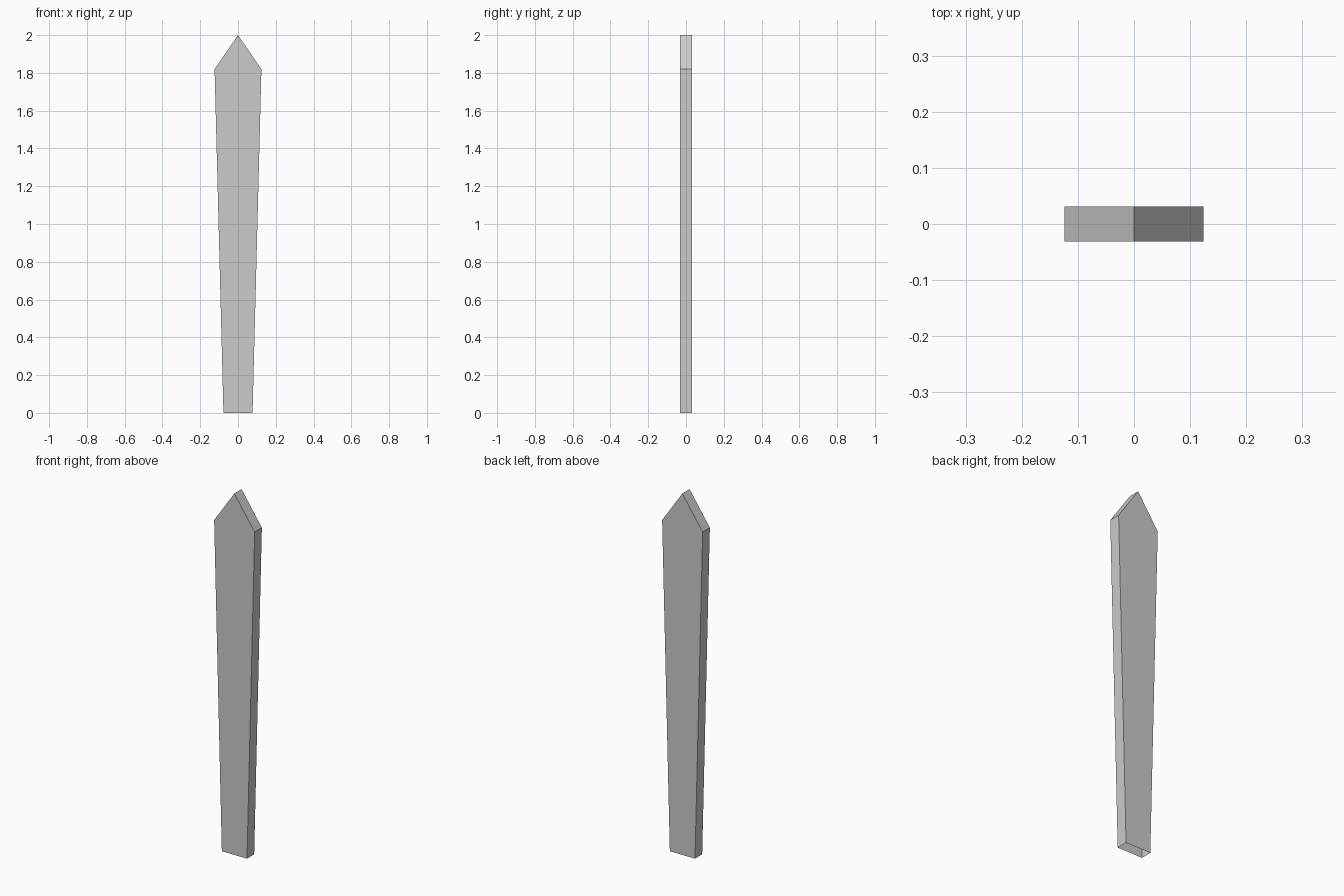
import bpy, bmesh
from mathutils import Vector

if "Cube" in bpy.data.objects:
    bpy.data.objects.remove(bpy.data.objects["Cube"])

HALF_DEPTH = 0.0315
# Front outline of the picket: tapered board with a pointed top
profile = [(-0.077, 0), (0.077, 0), (0.124, 1.82), (0, 2), (-0.124, 1.82)]

bm = bmesh.new()
front = bm.faces.new([bm.verts.new((x, -HALF_DEPTH, z)) for x, z in profile])

# Give the board its thickness, keeping the front face
ext = bmesh.ops.extrude_face_region(bm, geom=[front], use_keep_orig=True)
bmesh.ops.translate(bm, vec=Vector((0, 2 * HALF_DEPTH, 0)),
                    verts=[g for g in ext["geom"] if isinstance(g, bmesh.types.BMVert)])
bmesh.ops.recalc_face_normals(bm, faces=bm.faces[:])

# The foot is open underneath
foot = [f for f in bm.faces if all(v.co.z < 0.001 for v in f.verts)]
bmesh.ops.delete(bm, geom=foot, context='FACES_ONLY')

mesh = bpy.data.meshes.new("fence_picket")
bm.to_mesh(mesh)
bm.free()
picket = bpy.data.objects.new("fence_picket", mesh)
bpy.context.collection.objects.link(picket)
